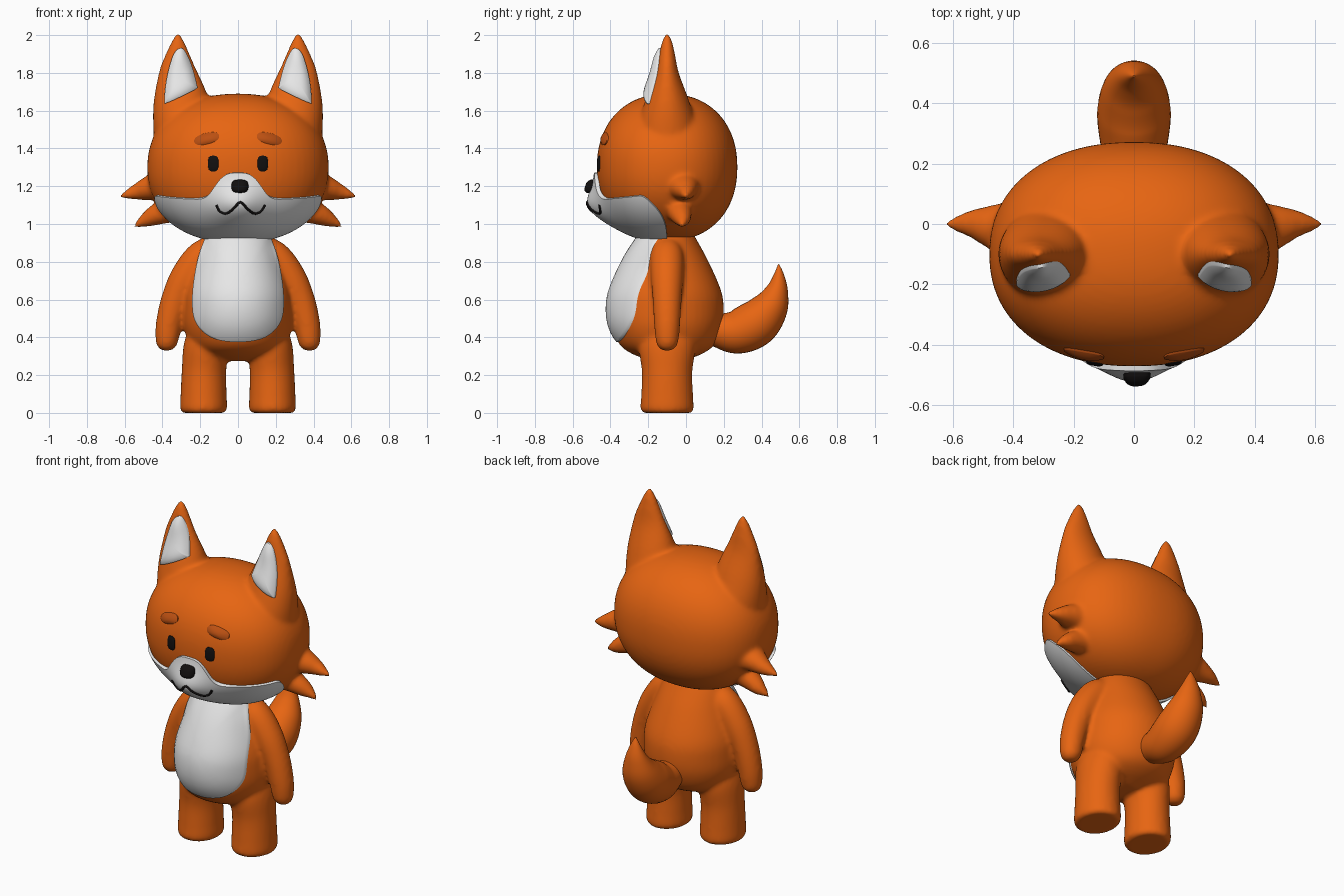
import bpy, bmesh, math
from mathutils import Vector
from mathutils.bvhtree import BVHTree

if "Cube" in bpy.data.objects:
    bpy.data.objects.remove(bpy.data.objects["Cube"])


def material(name, rgb):
    m = bpy.data.materials.new(name)
    m.diffuse_color = (*rgb, 1)
    m.use_nodes = True
    m.node_tree.nodes["Principled BSDF"].inputs["Base Color"].default_value = m.diffuse_color
    return m


ORANGE = material("orange fur", (0.8, 0.13, 0.006))
WHITE = material("white fur", (0.8, 0.8, 0.8))
BROWN = material("dark orange", (0.5, 0.08, 0.006))
BLACK = material("black", (0.006, 0.005, 0.005))
X, Y = Vector((1, 0, 0)), Vector((0, 1, 0))


def spline(pts, n=6, closed=False):
    """Catmull-Rom through tuples of any length."""
    out, m = [], len(pts)
    get = (lambda i: pts[i % m]) if closed else (lambda i: pts[max(0, min(m - 1, i))])
    for i in range(m if closed else m - 1):
        for k in range(n):
            t = k / n
            out.append([0.5 * (2 * b + (c - a) * t + (2 * a - 5 * b + 4 * c - d) * t * t
                               + (3 * b - a - 3 * c + d) * t ** 3)
                        for a, b, c, d in zip(get(i - 1), get(i), get(i + 1), get(i + 2))])
    if not closed:
        out.append(list(pts[-1]))
    return out


def loft(bm, pts, side, sx=1, n=6, seg=32):
    """Elliptical rings (x, y, z, radius along side, other radius) along a smooth path."""
    path = spline([(p[0] * sx, *p[1:4], p[-1]) for p in pts], n)
    rings = []
    for i, p in enumerate(path):
        t = (Vector(path[min(i + 1, len(path) - 1)][:3]) - Vector(path[max(i - 1, 0)][:3])).normalized()
        s = (side - t * t.dot(side)).normalized()
        u = t.cross(s)
        r1, r2 = max(p[3], 0.001), max(p[4], 0.001)
        rings.append([bm.verts.new(Vector(p[:3]) + s * r1 * math.cos(a) + u * r2 * math.sin(a))
                      for a in (2 * math.pi * k / seg for k in range(seg))])
    for a, b in zip(rings, rings[1:]):
        for k in range(seg):
            j = (k + 1) % seg
            bm.faces.new((a[k], a[j], b[j], b[k]))
    bm.faces.new(rings[0])
    bm.faces.new(rings[-1])


def finish(bm, name, mat, fuse=0, recalc=True):
    """Make the object; fuse > 0 melts the overlapping pieces into one skin."""
    if recalc:
        bmesh.ops.recalc_face_normals(bm, faces=bm.faces)
    me = bpy.data.meshes.new(name)
    bm.to_mesh(me)
    bm.free()
    me.materials.append(mat)
    ob = bpy.data.objects.new(name, me)
    bpy.context.collection.objects.link(ob)
    if fuse:
        r = ob.modifiers.new("fuse", 'REMESH')
        r.mode, r.voxel_size, r.use_smooth_shade = 'VOXEL', 0.012, True
        s = ob.modifiers.new("soften", 'SMOOTH')
        s.factor, s.iterations = 0.5, fuse
        me.polygons.foreach_set("use_smooth", [True] * len(me.polygons))
    else:
        bpy.ops.object.select_all(action='DESELECT')
        ob.select_set(True)
        bpy.context.view_layer.objects.active = ob
        bpy.ops.object.shade_smooth_by_angle(angle=math.radians(50))
    return ob


def surface(ob):
    bpy.context.view_layer.update()
    tree = BVHTree.FromObject(ob, bpy.context.evaluated_depsgraph_get())

    def front_y(x, z):
        hit = tree.ray_cast(Vector((x, -2, z)), Y)[0]
        return hit.y if hit else -0.1
    return front_y


def patch(name, outline, front_y, mat, height, power=4):
    """Low dome over a closed front outline (anticlockwise x, z), laid on a surface."""
    bm = bmesh.new()
    edge = spline(outline, 6, True)
    if sum(a[0] * b[1] - b[0] * a[1] for a, b in zip(edge, edge[1:] + edge[:1])) < 0:
        edge.reverse()
    cx, cz = (sum(p[i] for p in edge) / len(edge) for i in (0, 1))
    steps = [(s, height * (0.35 + 0.65 * (1 - s ** power)))
             for s in (0.1, 0.25, 0.4, 0.55, 0.7, 0.82, 0.92, 0.97, 1)] + [(1, -0.012)]
    rings = []
    for s, h in steps:
        ring = []
        for ex, ez in edge:
            x, z = cx + (ex - cx) * s, cz + (ez - cz) * s
            ring.append(bm.verts.new((x, front_y(x, z) - h, z)))
        rings.append(ring)
    bm.faces.new(rings[0])
    for a, b in zip(rings, rings[1:]):
        for k in range(len(edge)):
            j = (k + 1) % len(edge)
            bm.faces.new((a[k], b[k], b[j], a[j]))
    return finish(bm, name, mat, recalc=False)


def oval(cx, cz, rx, rz, tilt=0, p=2.0):
    pts = []
    for k in range(12):
        a = 2 * math.pi * k / 12
        c, s = math.cos(a), math.sin(a)
        u, v = (math.copysign(abs(q) ** (2 / p), q) * r for q, r in ((c, rx), (s, rz)))
        pts.append((cx + u * math.cos(tilt) - v * math.sin(tilt),
                    cz + u * math.sin(tilt) + v * math.cos(tilt)))
    return pts


# Head: squarish ellipsoid with ears and cheek tufts melted in
C, A, B, H, P = Vector((0, -0.1, 1.3)), 0.48, 0.372, 0.39, 2.2
bm = bmesh.new()
bmesh.ops.create_uvsphere(bm, u_segments=64, v_segments=40, radius=1)
for v in bm.verts:
    r = sum(abs(q) ** P for q in v.co) ** (-1 / P)
    v.co = C + Vector((v.co.x * A, v.co.y * B, v.co.z * H)) * r
for sx in (-1, 1):
    loft(bm, [(0.27, -0.1, 1.35, 0.16, 0.15), (0.285, -0.1, 1.5, 0.163, 0.16),
              (0.302, -0.1, 1.65, 0.147, 0.117), (0.318, -0.1, 1.8, 0.104, 0.062),
              (0.319, -0.1, 1.9, 0.064, 0.042), (0.318, -0.1, 1.97, 0.032, 0.026),
              (0.317, -0.1, 2.012, 0.006, 0.006)], X, sx)
    loft(bm, [(0.38, -0.02, 1.205, 0.10, 0.08), (0.46, -0.01, 1.192, 0.078, 0.068),
              (0.53, 0, 1.172, 0.05, 0.046), (0.59, 0, 1.155, 0.026, 0.024),
              (0.63, 0, 1.143, 0.004, 0.004)], Y, sx)
    loft(bm, [(0.34, -0.04, 1.085, 0.075, 0.075), (0.42, -0.03, 1.055, 0.062, 0.06),
              (0.48, -0.02, 1.025, 0.045, 0.042), (0.52, -0.02, 1.005, 0.026, 0.024),
              (0.555, -0.02, 0.985, 0.004, 0.004)], Y, sx)
head = finish(bm, "head", ORANGE, 10)

# Body: egg torso, arms and legs melted together
bm = bmesh.new()
loft(bm, [(0, -0.1, z, rx, ry) for z, rx, ry in (
    (0.275, 0.08, 0.08), (0.31, 0.19, 0.18), (0.36, 0.25, 0.25), (0.45, 0.285, 0.29),
    (0.55, 0.29, 0.3), (0.65, 0.28, 0.285), (0.8, 0.23, 0.22), (0.92, 0.185, 0.155),
    (1.0, 0.13, 0.11))], X, seg=48)
for sx in (-1, 1):
    loft(bm, [(0.1, -0.1, 0.88, 0.07, 0.07), (0.19, -0.1, 0.825, 0.088, 0.088),
              (0.272, -0.1, 0.72, 0.086, 0.086), (0.33, -0.1, 0.6, 0.077, 0.077),
              (0.364, -0.1, 0.48, 0.07, 0.07), (0.375, -0.1, 0.4, 0.063, 0.063),
              (0.379, -0.1, 0.355, 0.052, 0.052), (0.38, -0.1, 0.333, 0.028, 0.028),
              (0.38, -0.1, 0.327, 0.003, 0.003)], Y, sx)
    loft(bm, [(0.182, -0.1, 0, 0.11, 0.128), (0.182, -0.1, 0.02, 0.124, 0.141),
              (0.182, -0.1, 0.1, 0.122, 0.137), (0.18, -0.1, 0.22, 0.118, 0.134),
              (0.17, -0.1, 0.35, 0.118, 0.15), (0.15, -0.1, 0.45, 0.1, 0.13)], X, sx)
body = finish(bm, "body", ORANGE, 10)

# Tail
bm = bmesh.new()
loft(bm, [(0, 0.08, 0.45, 0.06, 0.06), (0, 0.17, 0.435, 0.09, 0.09),
          (0, 0.27, 0.43, 0.112, 0.117), (0, 0.37, 0.475, 0.122, 0.123),
          (0, 0.445, 0.56, 0.105, 0.098), (0, 0.482, 0.65, 0.07, 0.06),
          (0, 0.492, 0.73, 0.034, 0.028), (0, 0.49, 0.787, 0.003, 0.003)], X)
finish(bm, "tail", ORANGE)

# White muzzle: shell wrapped on the lower face, swelling at the front
bm = bmesh.new()
us = [-1] + [i / 40 - 1 for i in range(81)] + [1]
vs = [i / 24 for i in range(25)] + [1]
grid = []
for j, v in enumerate(vs):
    row = []
    for i, u in enumerate(us):
        t = math.radians(u * (90 - 13 * v ** 2.5))
        d = abs(math.degrees(t))
        top = 1.132 + 0.025 * (d / 75) ** 2 + 0.14 * math.exp(-(d / 14.5) ** 3)
        top -= 0.04 * max(0, (abs(u) - 0.88) / 0.12) ** 2
        z = 0.913 + (top - 0.913) * v
        R = (1 - abs((z - C.z) / H) ** P) ** (1 / P)
        co = Vector((A * R * math.copysign(abs(math.sin(t)) ** (2 / P), t),
                     -B * R * abs(math.cos(t)) ** (2 / P), z - C.z))
        rim = j == len(vs) - 1 or i in (0, len(us) - 1)
        co = C + co * (0.965 if rim else 1.028)
        co.y -= 0.08 * math.exp(-(co.x / 0.14) ** 2 - ((z - 1.09) / 0.11) ** 2)
        row.append(bm.verts.new(co))
    grid.append(row)
for a, b in zip(grid, grid[1:]):
    for k in range(len(us) - 1):
        bm.faces.new((a[k], a[k + 1], b[k + 1], b[k]))
muzzle = finish(bm, "muzzle", WHITE, recalc=False)

on_head, on_body, on_muzzle = surface(head), surface(body), surface(muzzle)

# Belly patch
half = [(0.13, 0.96), (0.185, 0.9), (0.225, 0.76), (0.243, 0.6), (0.225, 0.48), (0.14, 0.398)]
patch("belly", half + [(0, 0.375)] + [(-x, z) for x, z in half[::-1]], on_body, WHITE, 0.027)

# Inner ears, eyebrows and eyes
ear = [(0.31, 1.93), (0.345, 1.89), (0.378, 1.77), (0.39, 1.65), (0.375, 1.642),
       (0.3, 1.675), (0.222, 1.715), (0.217, 1.735), (0.245, 1.84), (0.28, 1.915)]
for sx, side in ((-1, "left"), (1, "right")):
    patch("inner_ear_" + side, [(x * sx, z) for x, z in ear], on_head, WHITE, 0.032)
    patch("eyebrow_" + side, oval(sx * 0.166, 1.452, 0.068, 0.029, -sx * 0.25, 2.3),
          on_head, BROWN, 0.018, 2)
    patch("eye_" + side, oval(sx * 0.131, 1.32, 0.028, 0.042, 0, 3), on_head, BLACK, 0.009)

# Nose and mouth
patch("nose", oval(0.01, 1.2, 0.045, 0.035, 0, 2.8), on_muzzle, BLACK, 0.032)
bm = bmesh.new()
line = spline([(-0.115, 1.1), (-0.095, 1.066), (-0.06, 1.056), (-0.025, 1.08), (0.013, 1.115),
               (0.05, 1.08), (0.085, 1.056), (0.12, 1.066), (0.143, 1.1)], 4)
loft(bm, [(x, on_muzzle(x, z) - 0.001, z, 0.007, 0.007) for x, z in line], Y, n=1, seg=10)
finish(bm, "mouth", BLACK)
